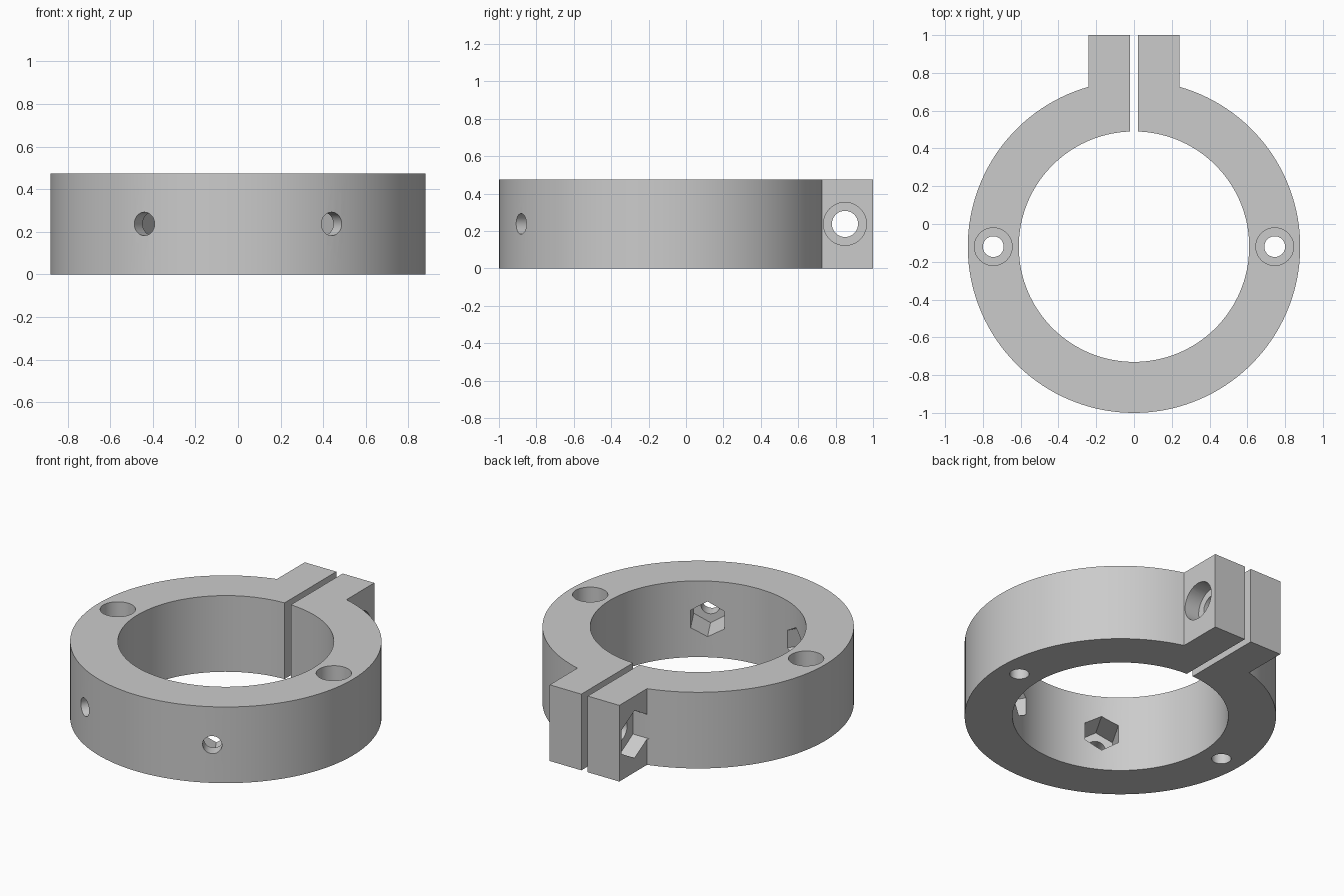
import bpy, bmesh, math
from mathutils import Vector

if "Cube" in bpy.data.objects:
    bpy.data.objects.remove(bpy.data.objects["Cube"])

CENTRE_Y, OUTER, INNER, HEIGHT = -0.12, 0.88, 0.61, 0.475
TAB, GAP, MID = 0.24, 0.022, 0.475 / 2

grey = bpy.data.materials.new("plain grey")
grey.use_nodes = True
grey.diffuse_color = (0.6, 0.6, 0.6, 1)
grey.node_tree.nodes["Principled BSDF"].inputs["Base Color"].default_value = (0.6, 0.6, 0.6, 1)


def arc(radius, half_x, steps=128):
    """Points round the ring, starting and ending at x = +/-half_x on the back."""
    start = math.asin(half_x / radius)
    angles = [start + (2 * math.pi - 2 * start) * i / steps for i in range(steps + 1)]
    return [(radius * math.sin(a), CENTRE_Y + radius * math.cos(a)) for a in angles]


def make_object(name, bm):
    bmesh.ops.recalc_face_normals(bm, faces=bm.faces)
    mesh = bpy.data.meshes.new(name)
    bm.to_mesh(mesh)
    bm.free()
    mesh.materials.append(grey)
    obj = bpy.data.objects.new(name, mesh)
    bpy.context.collection.objects.link(obj)
    return obj


def cutter(start, end, radius, sides=40):
    """Straight prism from start to end; hexagons stand with a corner up."""
    start, end = Vector(start), Vector(end)
    axis = (end - start).normalized()
    up = Vector((0, 1, 0)) if abs(axis.z) > 0.9 else Vector((0, 0, 1))
    side = axis.cross(up)
    bm = bmesh.new()
    ring = []
    for i in range(sides):
        a = 2 * math.pi * i / sides
        ring.append(bm.verts.new(start + radius * (up * math.cos(a) + side * math.sin(a))))
    cap = bm.faces.new(ring)
    moved = bmesh.ops.extrude_face_region(bm, geom=[cap], use_keep_orig=True)["geom"]
    bmesh.ops.translate(bm, vec=end - start,
                        verts=[v for v in moved if isinstance(v, bmesh.types.BMVert)])
    obj = make_object("hole_cutter", bm)
    obj.hide_render = True
    return obj


# Split ring with two clamping tabs
outline = [(GAP, 1), (TAB, 1)] + arc(OUTER, TAB) + [(-TAB, 1), (-GAP, 1)]
outline += reversed(arc(INNER, GAP))
bm = bmesh.new()
face = bm.faces.new([bm.verts.new((x, y, 0)) for x, y in outline])
moved = bmesh.ops.extrude_face_region(bm, geom=[face], use_keep_orig=True)["geom"]
bmesh.ops.translate(bm, vec=(0, 0, HEIGHT),
                    verts=[v for v in moved if isinstance(v, bmesh.types.BMVert)])
clamp = make_object("clamp_ring", bm)

# Clamping bolt: through hole, round head recess on the left, nut pocket on the right
BOLT_Y = 0.85
cutters = [
    cutter((-0.5, BOLT_Y, MID), (0.5, BOLT_Y, MID), 0.07),
    cutter((0.14, BOLT_Y, MID), (0.5, BOLT_Y, MID), 0.115),
    cutter((-0.14, BOLT_Y, MID), (-0.5, BOLT_Y, MID), 0.148, 6),
]
for s in (-1, 1):
    # Vertical screw holes with head recesses from the top
    x = s * 0.745
    cutters.append(cutter((x, CENTRE_Y, -0.1), (x, CENTRE_Y, 0.6), 0.055))
    cutters.append(cutter((x, CENTRE_Y, 0.225), (x, CENTRE_Y, 0.6), 0.1))

    # Radial screw holes with nut pockets opening inside the ring
    def radial(r):
        return (s * r * 0.5, CENTRE_Y - r * math.cos(math.pi / 6), MID)
    cutters.append(cutter(radial(0.5), radial(1), 0.055))
    cutters.append(cutter(radial(0.5), radial(0.8), 0.11, 6))

# Cut the holes and drop the cutters
for c in cutters:
    cut = clamp.modifiers.new("hole", 'BOOLEAN')
    cut.operation, cut.solver, cut.object = 'DIFFERENCE', 'EXACT', c
bpy.context.view_layer.update()
result = bpy.data.meshes.new_from_object(clamp.evaluated_get(bpy.context.evaluated_depsgraph_get()))
clamp.modifiers.clear()
clamp.data = result
for c in cutters:
    bpy.data.objects.remove(c)

# Smooth curved walls, crisp edges
bpy.ops.object.select_all(action='DESELECT')
clamp.select_set(True)
bpy.context.view_layer.objects.active = clamp
bpy.ops.object.shade_smooth_by_angle(angle=math.radians(30))
